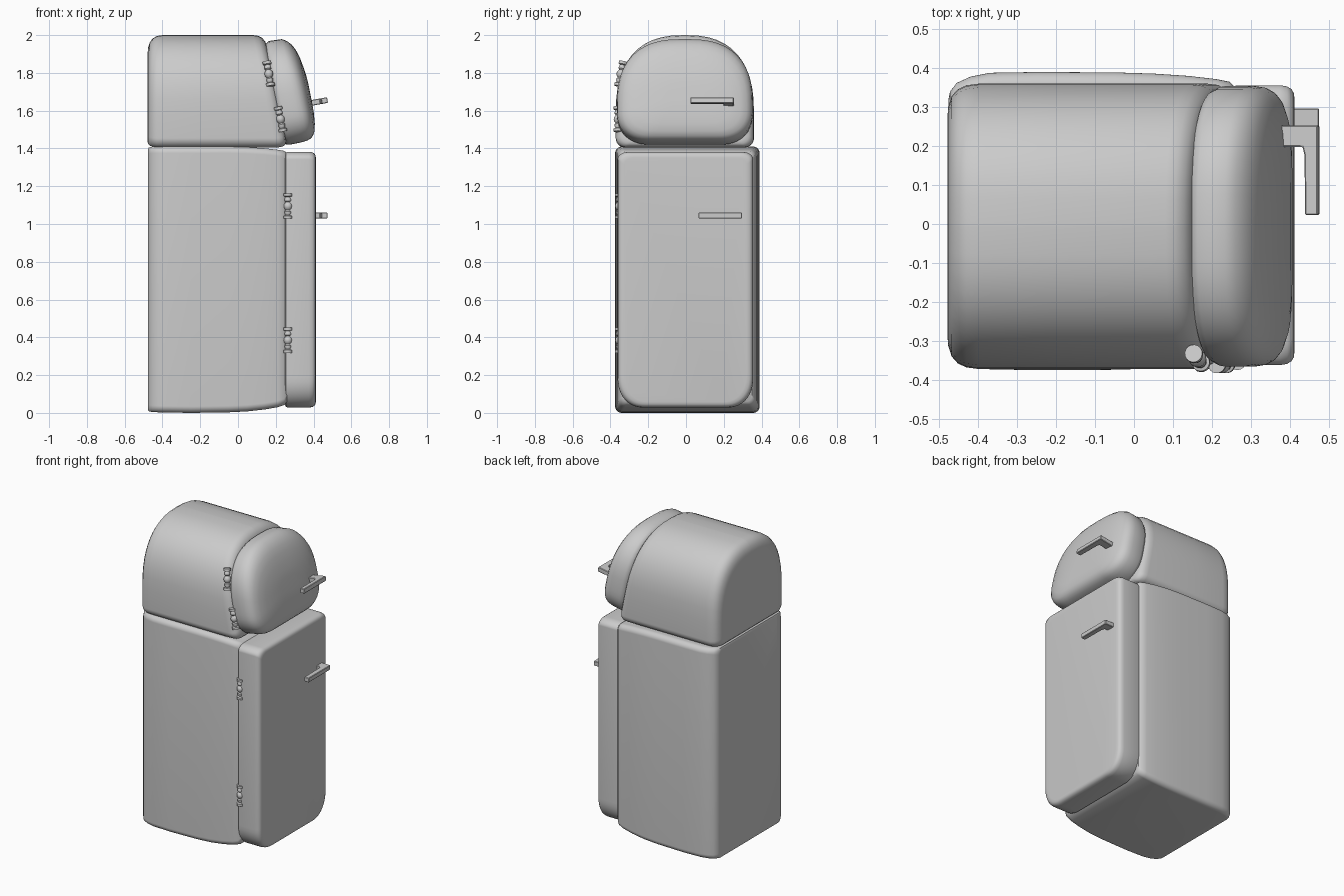
import bpy, bmesh
from math import sin, cos, pi, radians
from mathutils import Matrix, Vector

if "Cube" in bpy.data.objects:
    bpy.data.objects.remove(bpy.data.objects["Cube"])


def finish(name, bm, matrix=Matrix(), angle=40):
    bmesh.ops.recalc_face_normals(bm, faces=bm.faces)
    bm.transform(matrix)
    me = bpy.data.meshes.new(name)
    bm.to_mesh(me)
    bm.free()
    ob = bpy.data.objects.new(name, me)
    bpy.context.collection.objects.link(ob)
    bpy.ops.object.select_all(action='DESELECT')
    ob.select_set(True)
    bpy.context.view_layer.objects.active = ob
    bpy.ops.object.shade_smooth_by_angle(angle=radians(angle))
    return ob


def section(y0, y1, z0, z1, top, bottom, n=12):
    """Closed yz outline; top / bottom corners are (ry, rz, exponent)."""
    pts = []
    for sy, sz in ((1, 1), (-1, 1), (-1, -1), (1, -1)):
        ry, rz, p = top if sz > 0 else bottom
        cy = y1 - ry if sy > 0 else y0 + ry
        cz = z1 - rz if sz > 0 else z0 + rz
        steps = range(n + 1) if sy * sz > 0 else range(n, -1, -1)
        for i in steps:
            a = i / n * pi / 2
            pts.append((cy + sy * ry * max(cos(a), 0) ** (2 / p),
                        cz + sz * rz * max(sin(a), 0) ** (2 / p)))
    return pts


def loft(name, pts, rings, matrix=Matrix()):
    """Rings: (x, side inset, top inset, bottom inset, slant)."""
    ys, zs = [p[0] for p in pts], [p[1] for p in pts]
    cy, hw = (min(ys) + max(ys)) / 2, (max(ys) - min(ys)) / 2
    z0, z1 = min(zs), max(zs)
    bm = bmesh.new()
    loops = []
    for x, iy, it, ib, sl in rings:
        loop = []
        for y, z in pts:
            zz = z0 + ib + (z - z0) / (z1 - z0) * (z1 - z0 - it - ib)
            loop.append(bm.verts.new((x + sl * (zz - (z0 + z1) / 2),
                                      cy + (y - cy) * (hw - iy) / hw, zz)))
        loops.append(loop)
    n = len(pts)
    for a, b in zip(loops, loops[1:]):
        for i in range(n):
            j = (i + 1) % n
            bm.faces.new((a[i], a[j], b[j], b[i]))
    bm.faces.new(loops[0])
    bm.faces.new(loops[-1])
    bmesh.ops.remove_doubles(bm, verts=bm.verts, dist=1e-5)
    return finish(name, bm, matrix)


# Lower cabinet
loft("lower_cabinet",
     section(-0.375, 0.39, 0.0, 1.41, (0.035, 0.035, 2), (0.035, 0.035, 2)),
     [(-0.476, 0.07, 0.015, 0.015, 0), (-0.472, 0.05, 0.005, 0.008, 0),
      (-0.455, 0.028, 0.001, 0.005, 0), (-0.42, 0.012, 0, 0.003, 0),
      (-0.37, 0.002, 0, 0.002, 0), (-0.25, 0, 0, 0, 0),
      (-0.05, 0.001, 0, 0.003, 0), (0.05, 0.004, 0.003, 0.008, 0),
      (0.14, 0.010, 0.009, 0.018, 0), (0.21, 0.018, 0.017, 0.03, 0),
      (0.245, 0.025, 0.023, 0.042, 0), (0.26, 0.04, 0.035, 0.06, 0)])

# Lower door
loft("lower_door",
     section(-0.362, 0.356, 0.028, 1.382, (0.06, 0.04, 2), (0.14, 0.16, 2.2)),
     [(0.25, 0.012, 0.01, 0.012, 0), (0.254, 0.003, 0.003, 0.003, 0),
      (0.265, 0, 0, 0, 0), (0.375, 0, 0, 0, 0), (0.393, 0.003, 0.003, 0.003, 0),
      (0.404, 0.01, 0.009, 0.009, 0), (0.41, 0.02, 0.018, 0.018, 0),
      (0.412, 0.035, 0.03, 0.03, 0)])

# Upper compartment with arched roof and slanted front
loft("upper_cabinet",
     section(-0.372, 0.36, 1.405, 2.0, (0.365, 0.42, 2.5), (0.05, 0.05, 2)),
     [(-0.479, 0.09, 0.11, 0.035, 0), (-0.477, 0.06, 0.07, 0.02, 0),
      (-0.468, 0.032, 0.04, 0.01, 0), (-0.452, 0.014, 0.018, 0.004, 0),
      (-0.43, 0.004, 0.005, 0, 0), (-0.40, 0, 0, 0, 0), (-0.2, 0, 0, 0, -0.05),
      (0.14, 0, 0, 0, -0.2), (0.165, 0.003, 0.004, 0.002, -0.2),
      (0.185, 0.013, 0.015, 0.008, -0.2), (0.197, 0.028, 0.035, 0.02, -0.2),
      (0.202, 0.05, 0.06, 0.035, -0.2)])

# Upper door, domed and tilted back
tilt = Matrix.Rotation(radians(-11.5), 4, 'Y')
loft("upper_door",
     section(-0.366, 0.354, 0, 0.56, (0.345, 0.36, 2.5), (0.18, 0.17, 2.3)),
     [(-0.005, 0.03, 0.035, 0.02, 0), (0.005, 0.01, 0.012, 0.006, 0),
      (0.025, 0, 0, 0, 0), (0.095, 0, 0.004, 0, 0), (0.12, 0.004, 0.02, 0.003, 0),
      (0.14, 0.015, 0.043, 0.01, 0), (0.155, 0.033, 0.072, 0.022, 0),
      (0.168, 0.065, 0.115, 0.045, 0), (0.177, 0.12, 0.17, 0.085, 0),
      (0.183, 0.19, 0.22, 0.14, 0), (0.185, 0.27, 0.26, 0.20, 0)],
     Matrix.Translation((0.25, 0, 1.415)) @ tilt)


# Turned hinges
HINGE = [(0.023, -0.067), (0.023, -0.052), (0.013, -0.048), (0.018, -0.038),
         (0.018, -0.028), (0.012, -0.021), (0.02, -0.012), (0.023, 0)]
HINGE += [(r, -z) for r, z in reversed(HINGE[:-1])]


def hinge(name, loc, axis):
    bm = bmesh.new()
    n = 16
    loops = [[bm.verts.new((r * cos(2 * pi * i / n), r * sin(2 * pi * i / n), z))
              for i in range(n)] for r, z in HINGE]
    for a, b in zip(loops, loops[1:]):
        for i in range(n):
            j = (i + 1) % n
            bm.faces.new((a[i], a[j], b[j], b[i]))
    bm.faces.new(loops[0])
    bm.faces.new(loops[-1])
    rot = Vector(axis).to_track_quat('Z', 'Y').to_matrix().to_4x4()
    finish(name, bm, Matrix.Translation(loc) @ rot)


hinge("lower_door_hinge_bottom", (0.265, -0.352, 0.385), (0, 0, 1))
hinge("lower_door_hinge_top", (0.265, -0.352, 1.095), (0, 0, 1))
hinge("upper_door_hinge_bottom", (0.225, -0.36, 1.555), (-0.2, 0, 1))
hinge("upper_door_hinge_top", (0.163, -0.345, 1.795), (-0.16, 0.2, 1))


# L-shaped door handles
def handle(name, y, z, tilt_deg):
    outline = [(-0.04, -0.055), (0.025, -0.055), (0.03, -0.075), (0.032, -0.23),
               (0.065, -0.23), (0.065, 0), (-0.04, 0)]
    bm = bmesh.new()
    face = bm.faces.new([bm.verts.new((px, py, -0.015)) for px, py in outline])
    ext = bmesh.ops.extrude_face_region(bm, geom=[face])
    bmesh.ops.translate(bm, vec=(0, 0, 0.03),
                        verts=[v for v in ext['geom'] if isinstance(v, bmesh.types.BMVert)])
    bmesh.ops.bevel(bm, geom=bm.edges[:], offset=0.003, segments=1, affect='EDGES')
    finish(name, bm, Matrix.Translation((0.41, y, z))
           @ Matrix.Rotation(radians(tilt_deg), 4, 'Y'), 30)


handle("lower_door_handle", 0.297, 1.045, 0)
handle("upper_door_handle", 0.253, 1.645, -10)
